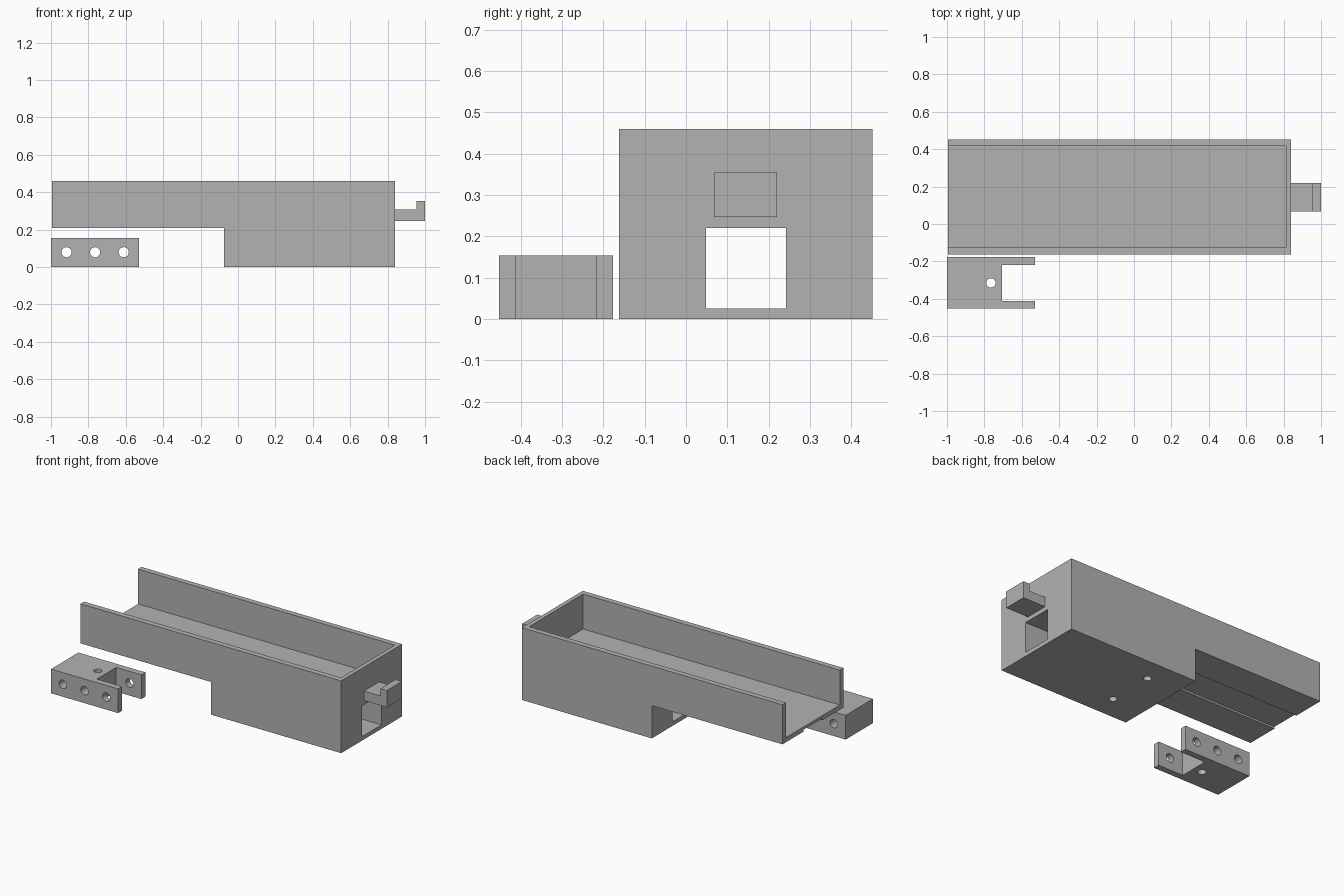
import bpy, bmesh
from mathutils import Matrix, Vector

if "Cube" in bpy.data.objects:
    bpy.data.objects.remove(bpy.data.objects["Cube"])

grey = bpy.data.materials.new("plain grey")
grey.use_nodes = True
colour = (0.45, 0.45, 0.45, 1)
grey.diffuse_color = colour
grey.node_tree.nodes["Principled BSDF"].inputs["Base Color"].default_value = colour


def finish(name, bm):
    bmesh.ops.recalc_face_normals(bm, faces=bm.faces)
    mesh = bpy.data.meshes.new(name)
    bm.to_mesh(mesh)
    bm.free()
    mesh.materials.append(grey)
    obj = bpy.data.objects.new(name, mesh)
    bpy.context.scene.collection.objects.link(obj)
    return obj


def extrude_side(name, profile, y0, y1):
    """Extrude an x-z outline from y0 to y1."""
    bm = bmesh.new()
    face = bm.faces.new([bm.verts.new((x, y0, z)) for x, z in profile])
    new = bmesh.ops.extrude_face_region(bm, geom=[face])["geom"]
    bmesh.ops.translate(bm, vec=(0, y1 - y0, 0),
                        verts=[v for v in new if isinstance(v, bmesh.types.BMVert)])
    return finish(name, bm)


def box(name, x0, x1, y0, y1, z0, z1):
    return extrude_side(name, [(x0, z0), (x1, z0), (x1, z1), (x0, z1)], y0, y1)


def drill(name, centre, radius, length, axis):
    bm = bmesh.new()
    turn = Vector((0, 0, 1)).rotation_difference(Vector(axis)).to_matrix().to_4x4()
    bmesh.ops.create_cone(bm, cap_ends=True, segments=32, radius1=radius, radius2=radius,
                          depth=length, matrix=Matrix.Translation(centre) @ turn)
    return finish(name, bm)


def cut(obj, cutters):
    """Subtract every cutter, bake the result and discard the cutters."""
    for c in cutters:
        c.hide_render = True
        mod = obj.modifiers.new("cut", "BOOLEAN")
        mod.operation = "DIFFERENCE"
        mod.solver = "EXACT"
        mod.object = c
    bpy.context.view_layer.update()
    depsgraph = bpy.context.evaluated_depsgraph_get()
    baked = bpy.data.meshes.new_from_object(obj.evaluated_get(depsgraph))
    obj.modifiers.clear()
    obj.data = baked
    for c in cutters:
        bpy.data.objects.remove(c)


# Tray body: stepped block, open-ended trough on top, square tunnel, blind screw holes
left, right, step, under = -0.995, 0.84, -0.075, 0.208
mid_y = 0.145
body = extrude_side("tray_body", [(step, 0), (right, 0), (right, 0.46), (left, 0.46),
                                  (left, under), (step, under)], -0.162, 0.451)
cut(body, [
    box("trough_cutter", -1.2, 0.813, mid_y - 0.271, mid_y + 0.271, 0.238, 0.6),
    box("tunnel_cutter", -1.2, 1.2, mid_y - 0.097, mid_y + 0.097, 0.026, 0.22),
] + [drill("screw_cutter", (0.15, mid_y + s * 0.152, 0), 0.024, 0.3, (0, 0, 1))
     for s in (-1, 1)])

# Hook on the end wall
extrude_side("end_hook", [(right, 0.247), (1, 0.247), (1, 0.354), (0.955, 0.354),
                          (0.955, 0.308), (right, 0.308)], 0.068, 0.22)

# Separate fork bracket with cross holes and one vertical hole
bracket = box("fork_bracket", -1, -0.528, -0.452, -0.177, 0, 0.154)
bracket_y = -0.315
cut(bracket, [
    box("slot_cutter", -0.705, -0.3, bracket_y - 0.097, bracket_y + 0.097, -0.1, 0.3),
    drill("vertical_cutter", (-0.765, bracket_y, 0.08), 0.025, 0.5, (0, 0, 1)),
] + [drill("cross_cutter", (x, bracket_y, 0.079), 0.027, 0.5, (0, 1, 0))
     for x in (-0.917, -0.764, -0.611)])

# Smooth the drilled holes while keeping the flat edges sharp
bpy.ops.object.select_all(action="DESELECT")
for obj in (body, bracket):
    obj.select_set(True)
bpy.context.view_layer.objects.active = body
bpy.ops.object.shade_smooth_by_angle()
